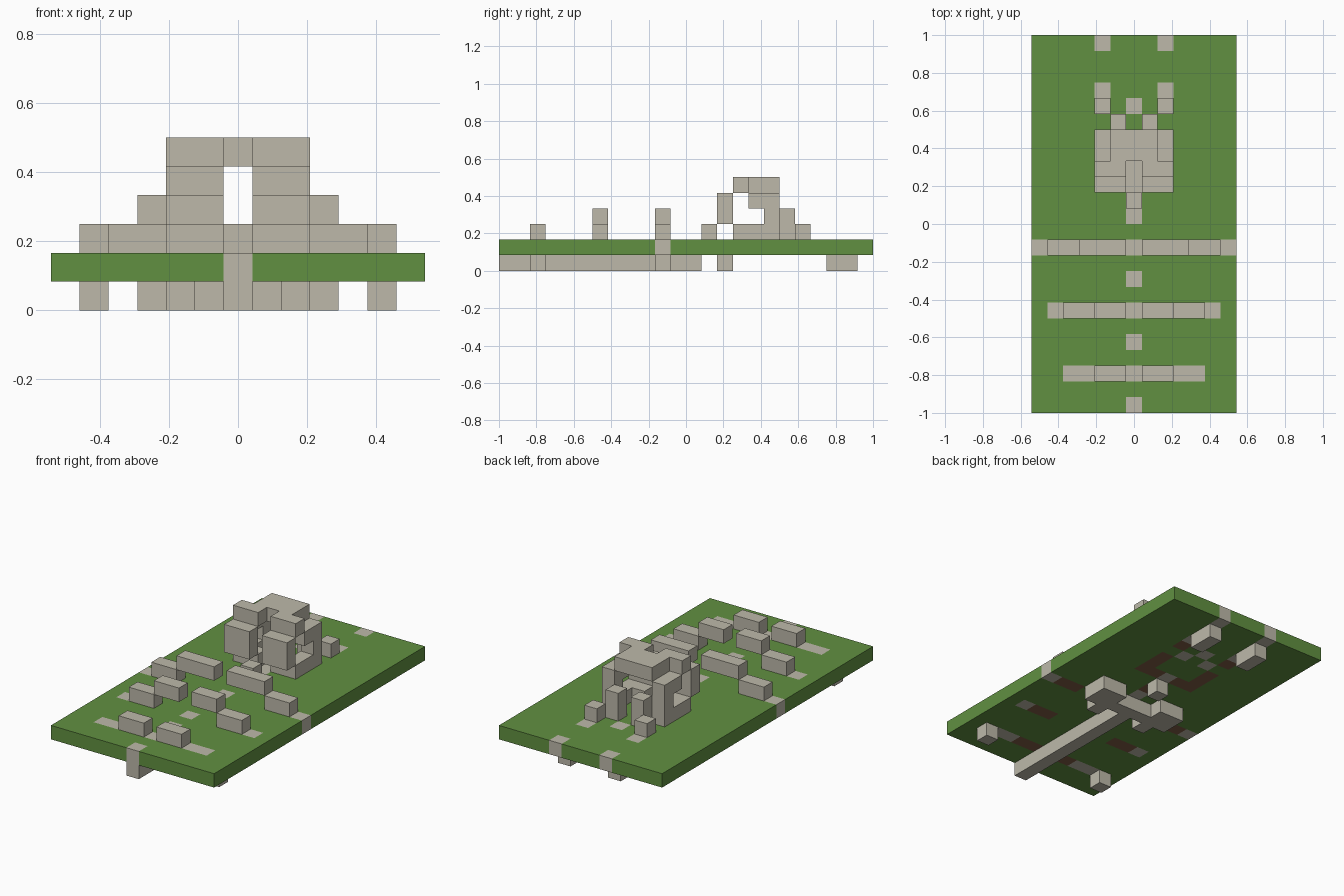
import bpy
import bmesh
from math import floor
from mathutils import Matrix

cube = bpy.data.objects.get("Cube")
if cube:
    bpy.data.objects.remove(cube, do_unlink=True)

U = 1 / 12            # edge of one block
WIDE, LONG = 13, 24   # ground size in blocks


def material(name, rgb):
    m = bpy.data.materials.new(name)
    m.use_nodes = True
    m.diffuse_color = (*rgb, 1)
    m.node_tree.nodes["Principled BSDF"].inputs["Base Color"].default_value = (*rgb, 1)
    return m


bone = material("bone", (0.51, 0.485, 0.40))
grass = material("grass", (0.12, 0.28, 0.053))
dirt = material("dirt", (0.22, 0.11, 0.06))

buried_bone = set()   # ground cells replaced by bone
covered = set()       # ground cells with a block resting on them


def finish(name, bm, mats):
    bmesh.ops.recalc_face_normals(bm, faces=bm.faces)
    mesh = bpy.data.meshes.new(name)
    bm.to_mesh(mesh)
    bm.free()
    for m in mats:
        mesh.materials.append(m)
    obj = bpy.data.objects.new(name, mesh)
    bpy.context.collection.objects.link(obj)


def block(name, xs, ys, zs):
    """Bone box over inclusive ranges of block columns, rows and layers."""
    cells = {(i, j) for i in range(xs[0], xs[1] + 1) for j in range(ys[0], ys[1] + 1)}
    if zs == (1, 1):
        buried_bone.update(cells)
        return
    if zs[0] == 2:
        covered.update(cells)
    bm = bmesh.new()
    size = [r[1] - r[0] + 1 for r in (xs, ys, zs)]
    mid = (sum(xs) / 2, sum(ys) / 2 + 0.5 - LONG / 2, sum(zs) / 2 + 0.5)
    bmesh.ops.create_cube(bm, size=U, matrix=Matrix.Translation([c * U for c in mid])
                          @ Matrix.Diagonal((*size, 1)))
    finish(name, bm, [bone])


def pair(name, xs, ys, zs):
    block("left_" + name, xs, ys, zs)
    block("right_" + name, (-xs[1], -xs[0]), ys, zs)


# Spine: a buried bar with vertebrae reaching the surface
block("spine", (0, 0), (0, 11), (0, 0))
for j in range(0, 13, 2):
    block("vertebra", (0, 0), (j, j), (1, 1))
block("neck", (0, 0), (13, 13), (2, 2))
block("throat", (0, 0), (14, 15), (1, 1))
block("throat_base", (0, 0), (14, 14), (0, 0))

# Ribs step down outwards: row, layer of inner piece, outer column of each piece
for n, (row, layer, ends) in enumerate([(2, 2, (2, 4, 5)), (6, 3, (2, 4, 5)), (10, 3, (3, 5, 6))]):
    start = 1
    for step, end in enumerate(ends):
        pair(f"rib_{n}_{step}", (start, end), (row, row), (layer - step, layer - step))
        start = end + 1

# Buried shoulder blades
pair("shoulder_inner", (1, 1), (11, 11), (0, 0))
pair("shoulder_middle", (2, 2), (10, 12), (0, 0))
pair("shoulder_outer", (3, 3), (11, 12), (0, 0))

# Skull
block("skull_roof", (-1, 1), (16, 17), (5, 5))
pair("brow", (1, 2), (15, 15), (5, 5))
pair("face", (1, 2), (14, 14), (3, 4))
pair("temple", (2, 2), (16, 17), (4, 4))
pair("cheek", (2, 2), (17, 17), (3, 3))
pair("jaw", (2, 2), (15, 17), (2, 2))
pair("chin", (1, 1), (15, 15), (2, 2))

# Snout and horns, dipping in and out of the ground
pair("snout_post", (1, 1), (18, 18), (2, 3))
pair("snout_root", (1, 1), (18, 18), (1, 1))
block("snout_tip", (0, 0), (19, 19), (1, 1))
pair("horn_base", (2, 2), (19, 19), (2, 2))
pair("horn_bend", (2, 2), (20, 20), (1, 1))
pair("horn_buried", (2, 2), (21, 22), (0, 0))
pair("horn_tip", (2, 2), (23, 23), (1, 1))

# Ground slab: each cell is grass, bone, or dirt where a block covers it
bm = bmesh.new()
bmesh.ops.create_grid(bm, x_segments=WIDE, y_segments=LONG, size=0.5,
                      matrix=Matrix.Translation((0, 0, U)) @ Matrix.Diagonal((WIDE * U, LONG * U, 1, 1)))
top = bmesh.ops.extrude_face_region(bm, geom=bm.faces[:], use_keep_orig=True)["geom"]
bmesh.ops.translate(bm, verts=[v for v in top if isinstance(v, bmesh.types.BMVert)], vec=(0, 0, U))
bmesh.ops.recalc_face_normals(bm, faces=bm.faces)
for f in bm.faces:
    p = f.calc_center_median() - f.normal * U * 0.2
    cell = (floor(p.x / U + 0.5), floor(p.y / U + LONG / 2))
    f.material_index = 1 if cell in buried_bone else 2 if cell in covered else 0
finish("ground", bm, [grass, bone, dirt])
